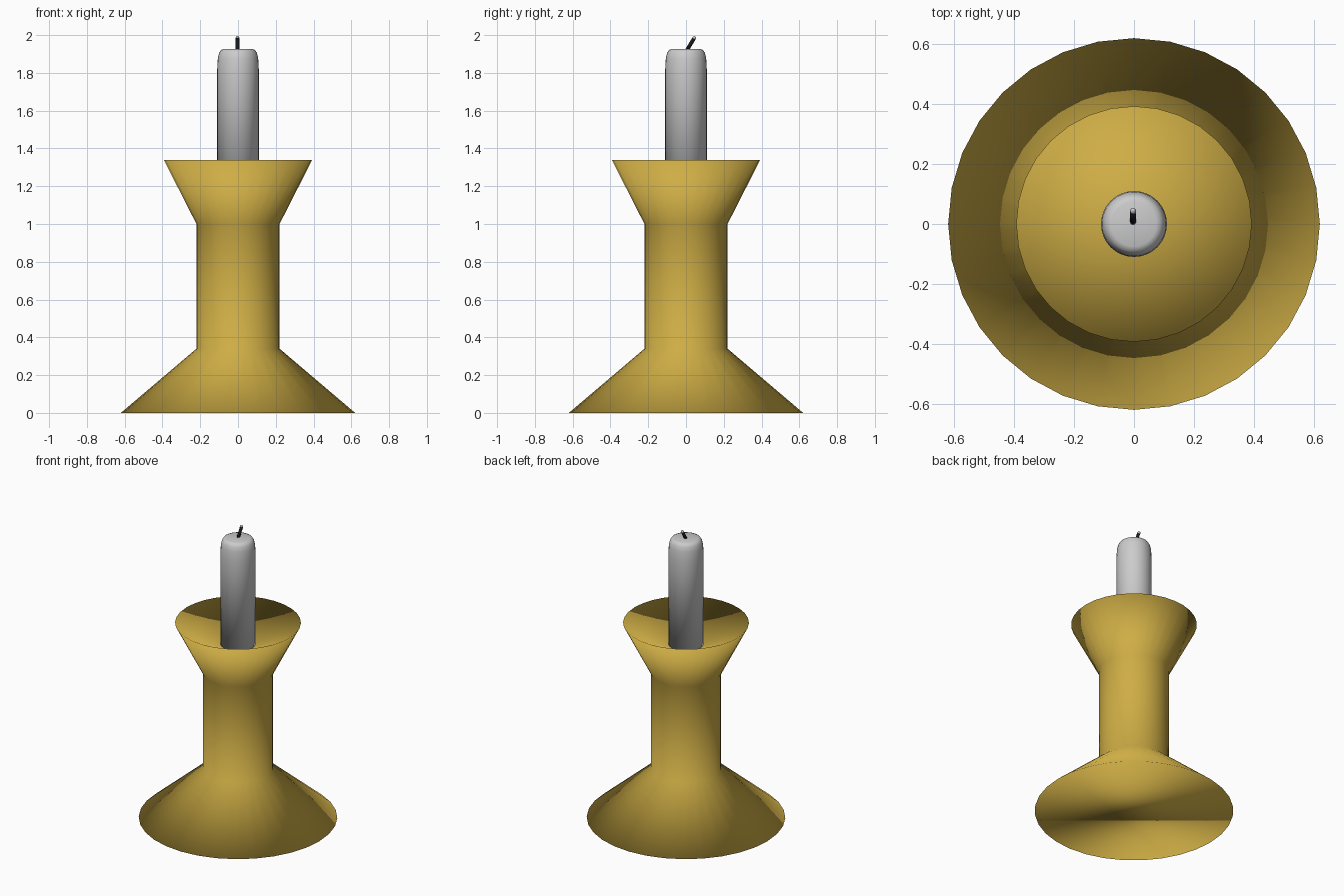
import bpy, bmesh
from math import sin, cos, pi
from mathutils import Vector

if "Cube" in bpy.data.objects:
    bpy.data.objects.remove(bpy.data.objects["Cube"])


def material(name, rgb):
    m = bpy.data.materials.new(name)
    m.diffuse_color = (*rgb, 1)
    m.use_nodes = True
    m.node_tree.nodes["Principled BSDF"].inputs["Base Color"].default_value = m.diffuse_color
    return m


def lathe(name, profile, sides, mat=None, start=(0, 0, 0), axis=(0, 0, 1)):
    """Revolve (radius, height) pairs from bottom to top; radius 0 makes a point."""
    bm = bmesh.new()
    rings = []
    for r, z in profile:
        if r == 0:
            rings.append([bm.verts.new((0, 0, z))])
        else:
            rings.append([bm.verts.new((r * cos(2 * pi * i / sides), r * sin(2 * pi * i / sides), z))
                          for i in range(sides)])
    for a, b in zip(rings, rings[1:]):
        for i in range(sides):
            j = (i + 1) % sides
            if len(b) == 1:
                bm.faces.new((a[i], a[j], b[0]))
            else:
                bm.faces.new((a[i], a[j], b[j], b[i]))
    # flat caps on open ends
    bm.faces.new(rings[0][::-1])
    if len(rings[-1]) > 1:
        bm.faces.new(rings[-1])
    for f in bm.faces:
        f.smooth = True
    me = bpy.data.meshes.new(name)
    bm.to_mesh(me)
    bm.free()
    ob = bpy.data.objects.new(name, me)
    bpy.context.collection.objects.link(ob)
    ob.location = start
    ob.rotation_euler = Vector(axis).to_track_quat('Z', 'Y').to_euler()
    if mat:
        me.materials.append(mat)
    return ob


brass = material("brass", (0.62, 0.42, 0.06))
char = material("charred", (0.01, 0.01, 0.01))

# Holder: flared foot, straight stem, flared cup with a shallow conical dish
lathe("holder", [(0.62, 0), (0.22, 0.34), (0.22, 1.0), (0.393, 1.34), (0, 1.14)], 32, brass)

# Candle with softened top edge
lathe("candle", [(0.11, 1.14), (0.11, 1.82), (0.107, 1.875), (0.1, 1.906),
                 (0.09, 1.921), (0.075, 1.927), (0, 1.927)], 32)

# Wick leaning backwards, with a pale tip
base, tip = Vector((-0.003, 0.005, 1.92)), Vector((-0.003, 0.041, 1.98))
lean = tip - base
lathe("wick", [(0.01, 0), (0.01, lean.length)], 12, char, base, lean)
lathe("wick_tip", [(0.01, 0), (0.01, 0.007), (0.006, 0.014), (0, 0.016)], 12, None, tip, lean)
